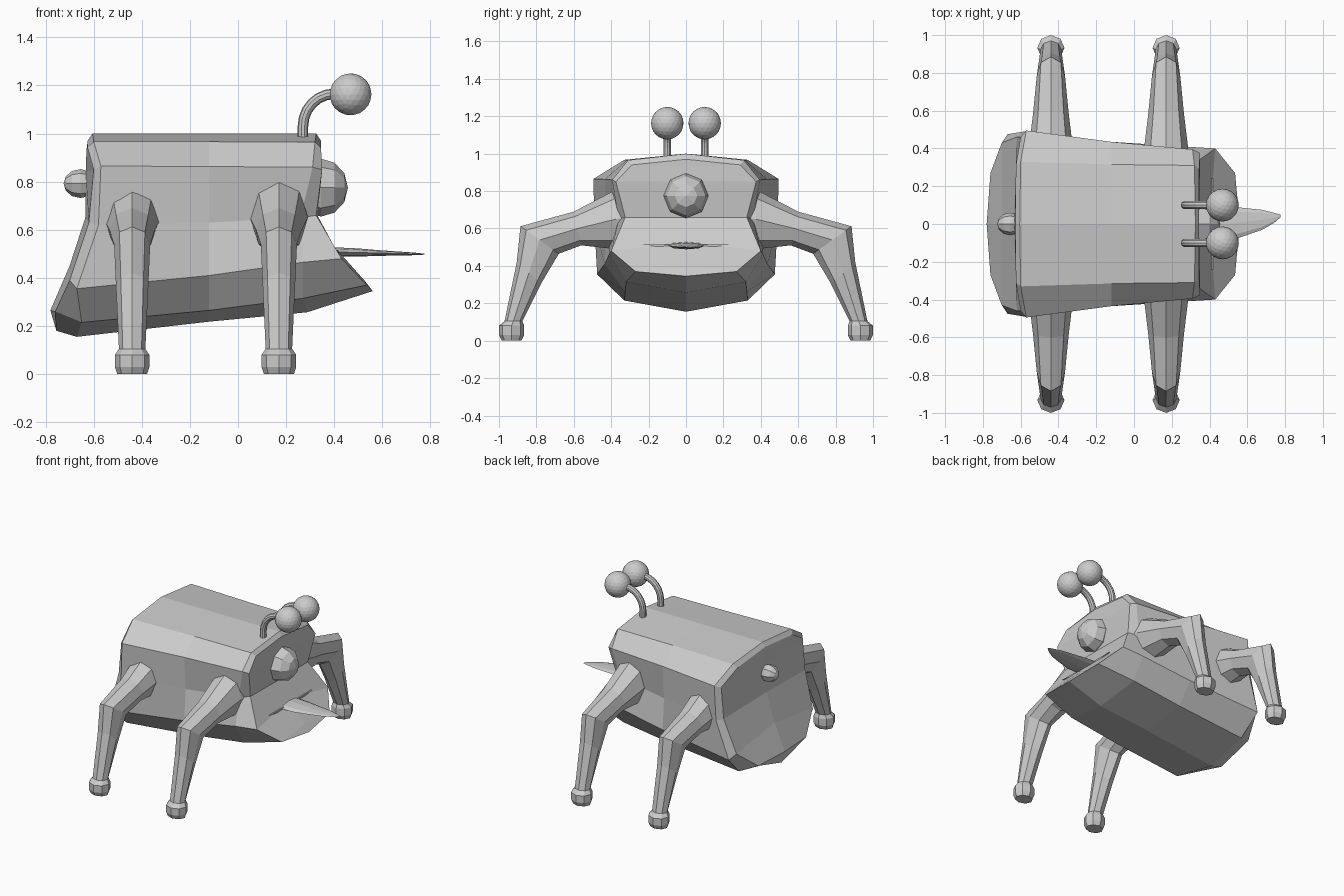
import bpy, bmesh, math
from mathutils import Vector, Matrix

if "Cube" in bpy.data.objects:
    bpy.data.objects.remove(bpy.data.objects["Cube"])

grey = bpy.data.materials.new("plain grey")
grey.diffuse_color = (0.6, 0.6, 0.6, 1)
grey.use_nodes = True
grey.node_tree.nodes["Principled BSDF"].inputs["Base Color"].default_value = grey.diffuse_color


def finish(name, bm, mirror=False):
    bmesh.ops.remove_doubles(bm, verts=bm.verts, dist=0.0005)
    if mirror:
        bmesh.ops.mirror(bm, geom=bm.verts[:] + bm.edges[:] + bm.faces[:],
                         matrix=Matrix.Identity(4), merge_dist=0.0005, axis='Y')
    bmesh.ops.recalc_face_normals(bm, faces=bm.faces)
    me = bpy.data.meshes.new(name)
    bm.to_mesh(me)
    bm.free()
    me.materials.append(grey)
    ob = bpy.data.objects.new(name, me)
    bpy.context.collection.objects.link(ob)
    return ob


def loft(bm, rings, closed=True):
    """Skin a list of equally long point rings; cap the ends when closed."""
    vs = [[bm.verts.new(p) for p in r] for r in rings]
    n = len(vs[0])
    for a, b in zip(vs, vs[1:]):
        for k in range(n if closed else n - 1):
            j = (k + 1) % n
            bm.faces.new((a[k], a[j], b[j], b[k]))
    if closed:
        bm.faces.new(vs[0])
        bm.faces.new(vs[-1])


# body: half cross-sections from rear to front, top centre to belly centre
stations = [
    [(-.625, 0, .97), (-.63, 0, .93), (-.633, 0, .84), (-.635, 0, .65),
     (-.70, 0, .45), (-.78, 0, .265), (-.755, 0, .18)],
    [(-.625, 0, .97), (-.625, .31, .94), (-.60, .46, .85), (-.62, .46, .63),
     (-.70, .43, .39), (-.76, .27, .26), (-.755, 0, .18)],
    [(-.605, 0, 1), (-.60, .33, .967), (-.57, .495, .865), (-.58, .49, .62),
     (-.67, .475, .355), (-.65, .33, .215), (-.67, 0, .155)],
    [(-.12, 0, 1), (-.12, .315, .966), (-.12, .435, .863), (-.12, .42, .63),
     (-.12, .435, .41), (-.12, .325, .265), (-.12, 0, .218)],
    [(.325, 0, 1), (.32, .31, .965), (.31, .395, .86), (.26, .36, .65),
     (.27, .41, .465), (.27, .32, .315), (.287, 0, .257)],
    [(.345, 0, .97), (.345, .29, .94), (.35, .375, .85), (.325, .325, .66),
     (.43, .40, .48), (.535, .27, .37), (.56, 0, .345)],
    [(.345, 0, .97), (.345, 0, .93), (.345, 0, .85), (.33, 0, .66),
     (.40, 0, .53), (.525, 0, .39), (.56, 0, .345)],
]
bm = bmesh.new()
loft(bm, stations, closed=False)
finish("body", bm, mirror=True)

# legs: outer (y, z), inner (y, z), half width in x, from shoulder to sole
leg_rings = [
    ((.28, .84), (.30, .48), .12), ((.37, .81), (.38, .49), .12),
    ((.60, .69), (.56, .51), .095), ((.885, .612), (.68, .465), .075),
    ((.905, .42), (.775, .305), .067), ((.97, .105), (.875, .105), .055),
    ((1.0, .08), (.865, .08), .072), ((1.0, .03), (.865, .03), .072),
    ((.985, 0), (.88, 0), .062),
]
for name, x in (("rear_legs", -.44), ("front_legs", .17)):
    bm = bmesh.new()
    rings = []
    for o, i, w in leg_rings:
        out, inn = Vector((x, *o)), Vector((x, *i))
        mid, half = (out + inn) / 2, (out - inn) / 2
        rings.append([mid + half * math.cos(t * math.pi / 4)
                      + Vector((w * math.sin(t * math.pi / 4), 0, 0)) for t in range(8)])
    loft(bm, rings)
    finish(name, bm, mirror=True)


# nose and tail: faceted balls with their poles along x
def ball(name, centre, radii):
    bm = bmesh.new()
    bmesh.ops.create_uvsphere(bm, u_segments=8, v_segments=6, radius=1)
    bmesh.ops.rotate(bm, verts=bm.verts, matrix=Matrix.Rotation(math.pi / 2, 3, 'Y'))
    bmesh.ops.scale(bm, verts=bm.verts, vec=radii)
    bmesh.ops.translate(bm, verts=bm.verts, vec=centre)
    finish(name, bm)


ball("nose", (.345, 0, .775), (.112, .12, .12))
ball("tail", (-.655, 0, .792), (.07, .06, .06))

# tongue: flat blade, (x, y low, y high, half thickness)
bm = bmesh.new()
rings = []
for x, lo, hi, t in ((.36, -.1, .1, .02), (.50, -.09, .095, .017), (.58, -.065, .085, .012),
                     (.68, -.03, .075, .008), (.74, .005, .06, .005), (.775, .035, .05, .002)):
    c, h = (lo + hi) / 2, (hi - lo) / 2
    z = .508 - (x - .4) * .025
    rings.append([(x, c + h * math.cos(a * math.pi / 4), z + t * math.sin(a * math.pi / 4))
                  for a in range(8)])
loft(bm, rings)
finish("tongue", bm)

# mouth: thin dark-edged slit plate above the chin
bm = bmesh.new()
loft(bm, [[(x, -.24, .515), (x, .24, .515), (x, .1, .495), (x, -.1, .495)] for x in (.38, .418)])
finish("mouth_lip", bm)

# eye stalks: bent tubes rising from the head
bm = bmesh.new()
path = [(.27, .95, 0), (.27, 1.03, 0)]
path += [(.40 - .13 * math.cos(math.radians(a)), 1.03 + .135 * math.sin(math.radians(a)), a)
         for a in range(15, 91, 15)] + [(.44, 1.165, 90)]
rings = []
for x, z, a in path:
    a = math.radians(a)
    rings.append([(x + .022 * math.cos(t) * math.cos(a), .1 + .022 * math.sin(t),
                   z - .022 * math.cos(t) * math.sin(a))
                  for t in (k * math.pi / 5 for k in range(10))])
loft(bm, rings)
finish("eye_stalks", bm, mirror=True)

# eyeballs
bm = bmesh.new()
bmesh.ops.create_icosphere(bm, subdivisions=3, radius=.087, matrix=Matrix.Translation((.468, .1, 1.163)))
finish("eyeballs", bm, mirror=True)
